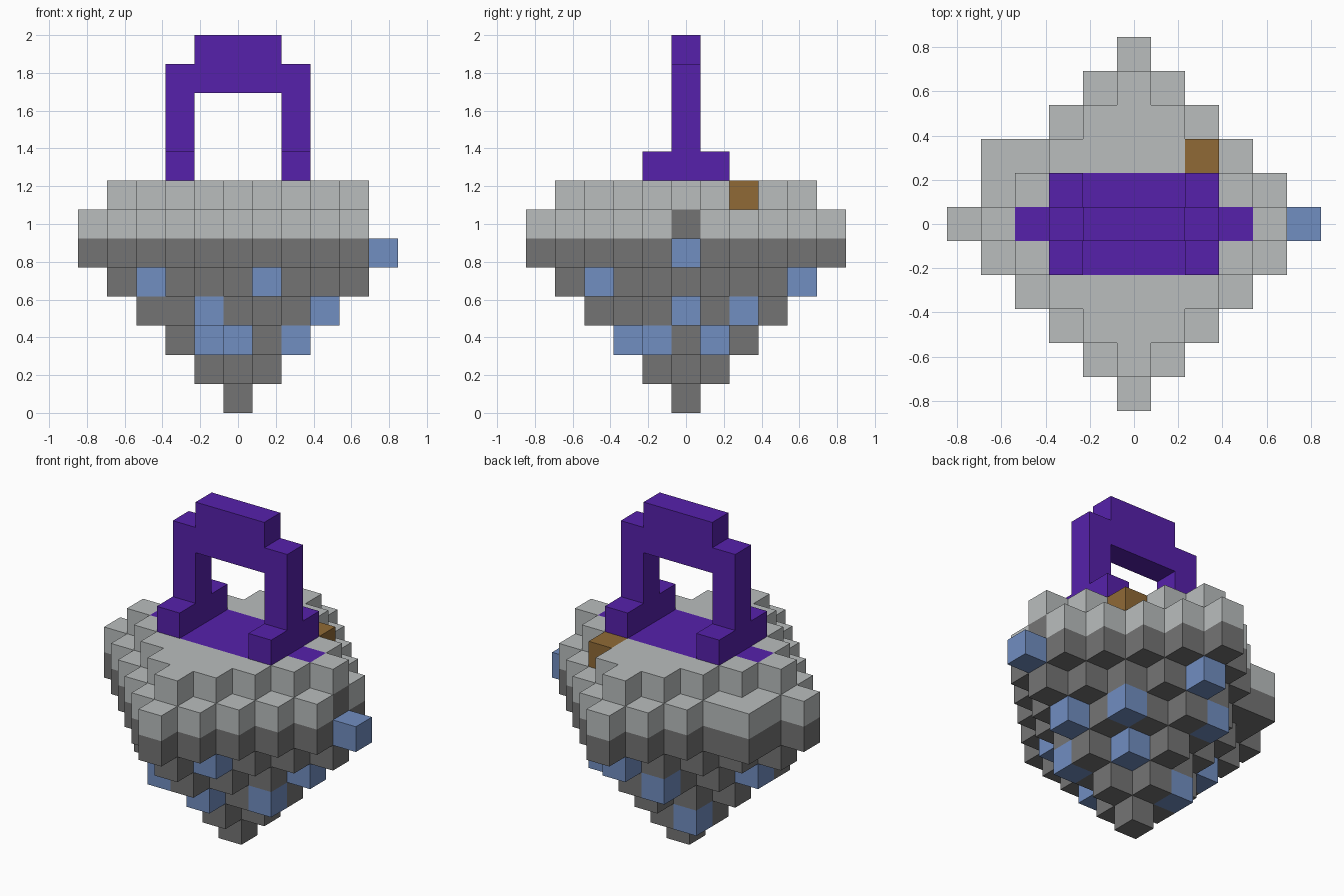
import bpy, bmesh
from mathutils import Vector

cube = bpy.data.objects.get("Cube")
if cube:
    bpy.data.objects.remove(cube, do_unlink=True)

U = 2 / 13  # size of one block


def material(name, hex_code):
    def linear(c):
        return c / 12.92 if c <= 0.04045 else ((c + 0.055) / 1.055) ** 2.4
    rgb = [linear(int(hex_code[i:i + 2], 16) / 255) for i in (0, 2, 4)]
    mat = bpy.data.materials.new(name)
    mat.use_nodes = True
    mat.diffuse_color = (*rgb, 1)
    mat.node_tree.nodes["Principled BSDF"].inputs["Base Color"].default_value = (*rgb, 1)
    return mat


def diamond(radius, z):
    span = range(-radius, radius + 1)
    return {(x, y, z) for x in span for y in span if abs(x) + abs(y) <= radius}


def box(xs, ys, zs):
    return {(x, y, z) for x in xs for y in ys for z in zs}


# Stone point widening upwards, with two blocks sticking out
lower = set().union(*(diamond(r, r) for r in range(6)))
lower |= {(-4, 2, 5), (-3, -1, 3), (4, 0, 6)}

# Pale rim, missing one block at its left tip
rim = diamond(5, 6) | diamond(4, 7) | {(-4, 2, 6)}
rim -= {(5, 0, 6), (4, 0, 6)}

# Blue blocks studding the point
crystals = {
    (5, 0, 5), (-3, -1, 4), (1, -3, 4), (0, 4, 4),
    (-1, -3, 3), (3, 0, 3), (2, 2, 3), (-1, 3, 3), (-3, 0, 3),
    (-1, -1, 2), (0, -2, 2), (2, -1, 2), (1, 1, 2), (-1, 1, 1),
}

# Purple floor set flush in the rim, and the arch above it
inlay = box(range(-2, 3), (-1, 0, 1), [7]) | box((-3, 3), [0], [7])
feet = box((-2, 2), (-1, 0, 1), [8])
arch = (box((-2, 2), [0], range(9, 12)) | box((-1, 0, 1), [0], (11, 12)))
corner = {(2, 2, 7)}

# Later parts replace blocks of earlier ones
rim -= inlay | corner
lower -= crystals

purple = material("purple", "5621AB")
parts = [
    ("stone_point", lower, material("dark_grey", "747474")),
    ("pale_rim", rim, material("light_grey", "BABEBE")),
    ("blue_blocks", crystals, material("blue", "718EC1")),
    ("floor_inlay", inlay, purple),
    ("arch_feet", feet, purple),
    ("arch", arch, purple),
    ("brown_block", corner, material("brown", "906A36")),
]
filled = set().union(*(cells for _, cells, _ in parts))


def build(name, cells, mat):
    """Make the exposed faces of a group of blocks, merging flat areas."""
    bm = bmesh.new()
    for cell in sorted(cells):
        centre = Vector((cell[0], cell[1], cell[2] + 0.5))
        for axis in range(3):
            for sign in (-1, 1):
                normal = Vector((0, 0, 0))
                normal[axis] = sign
                if tuple(int(c + n) for c, n in zip(cell, normal)) in filled:
                    continue
                a = Vector((0, 0, 0))
                a[(axis + 1) % 3] = 0.5
                b = normal.cross(a)
                mid = centre + normal / 2
                bm.faces.new([bm.verts.new((mid + d) * U)
                              for d in (-a - b, a - b, a + b, b - a)])
    bmesh.ops.remove_doubles(bm, verts=bm.verts, dist=U / 100)
    bmesh.ops.dissolve_limit(bm, angle_limit=0.01, verts=bm.verts, edges=bm.edges)
    mesh = bpy.data.meshes.new(name)
    bm.to_mesh(mesh)
    bm.free()
    mesh.materials.append(mat)
    obj = bpy.data.objects.new(name, mesh)
    bpy.context.collection.objects.link(obj)


for part in parts:
    build(*part)
